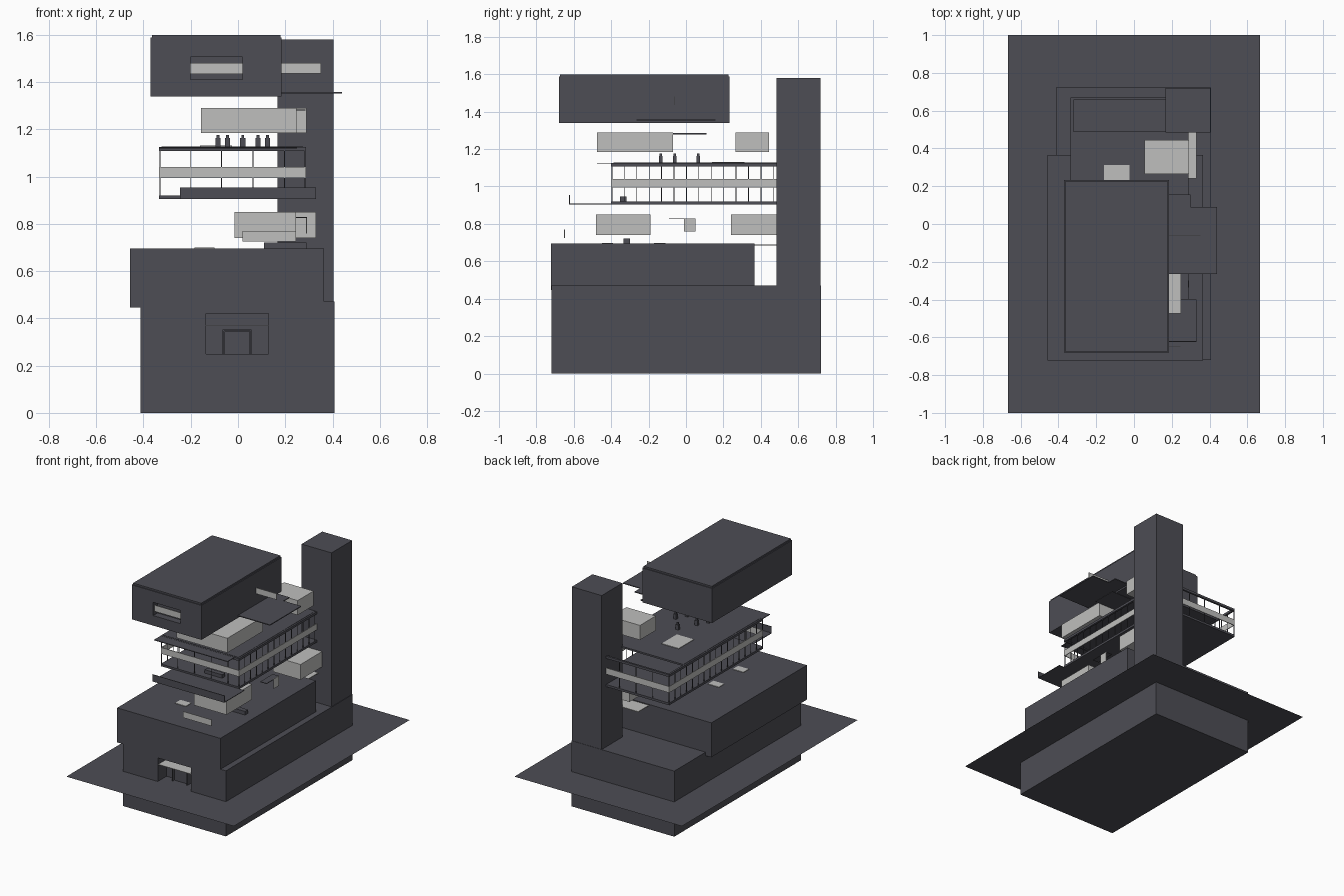
import bpy, bmesh

if "Cube" in bpy.data.objects:
    bpy.data.objects.remove(bpy.data.objects["Cube"])

def material(name, rgb):
    m = bpy.data.materials.new(name)
    m.diffuse_color = (*rgb, 1)
    m.use_nodes = True
    m.node_tree.nodes["Principled BSDF"].inputs["Base Color"].default_value = m.diffuse_color
    return m

DARK = material("charcoal", (0.075, 0.075, 0.090))
GLASS = material("pale_glass", (0.52, 0.52, 0.51))

def box(name, x0, x1, y0, y1, z0, z1, mat=DARK):
    bm = bmesh.new()
    bmesh.ops.create_cube(bm, size=1)
    for v in bm.verts:
        v.co = (x1 if v.co.x > 0 else x0, y1 if v.co.y > 0 else y0, z1 if v.co.z > 0 else z0)
    me = bpy.data.meshes.new(name)
    bm.to_mesh(me)
    bm.free()
    me.materials.append(mat)
    ob = bpy.data.objects.new(name, me)
    bpy.context.collection.objects.link(ob)
    return ob

def cut(target, *bounds):
    # carve a rectangular recess and discard the cutter
    cutter = box("cutter", *bounds)
    mod = target.modifiers.new("recess", 'BOOLEAN')
    mod.operation, mod.object, mod.solver = 'DIFFERENCE', cutter, 'EXACT'
    bpy.context.view_layer.objects.active = target
    bpy.ops.object.modifier_apply(modifier=mod.name)
    bpy.data.objects.remove(cutter)

# site sheet
me = bpy.data.meshes.new("site_sheet")
bm = bmesh.new()
bm.faces.new([bm.verts.new(c) for c in
              ((-.667, -1, .25), (.667, -1, .25), (.667, 1, .25), (-.667, 1, .25))])
bm.to_mesh(me)
bm.free()
me.materials.append(DARK)
bpy.context.collection.objects.link(bpy.data.objects.new("site_sheet", me))

# base, shifted upper block, tower
base = box("base_block", -.412, .408, -.72, .722, 0, .472)
cut(base, -.135, .13, -.75, -.62, .25, .42)
box("upper_block", -.457, .365, -.722, .365, .447, .695)
box("tower", .167, .405, .485, .72, .46, 1.58)

# entrance: door frame, door leaf and canopy
for x in (-.065, .052):
    box("door_jamb", x, x + .006, -.66, -.615, .25, .35)
box("door_head", -.065, .058, -.66, -.615, .346, .354)
box("door_leaf", -.057, .05, -.64, -.62, .25, .345)
box("entrance_canopy", -.135, .13, -.715, -.62, .369, .372, GLASS)

# floor rooflights, link and bench on the upper block
for y in (-.42, -.14):
    box("rooflight", -.185, -.10, y - .03, y + .03, .694, .699, GLASS)
box("tower_link", .04, .30, .36, .486, .684, .689, GLASS)
box("lower_bench", .11, .29, -.335, -.30, .694, .721)
box("lower_front_screen", .02, .245, -.652, -.648, .725, .77, GLASS)

# glass rooms between the floors
box("lower_front_room", -.015, .245, -.48, -.19, .74, .85, GLASS)
box("lower_back_room", .11, .33, .24, .487, .74, .85, GLASS)
box("upper_front_room", -.157, .248, -.475, -.07, 1.185, 1.29, GLASS)
box("upper_back_room", .055, .29, .265, .445, 1.185, 1.29, GLASS)
box("side_screen", .288, .291, -.01, .052, .76, .83, GLASS)
box("side_screen_cap", .24, .291, -.09, .052, .825, .829)
box("upper_shelf", .10, .285, -.07, .11, 1.279, 1.285)

# middle storey: two slabs
X0, X1, Y0, Y1, YT = -.335, .288, -.40, .67, .486
box("middle_floor", X0, X1, Y0, YT, .905, .921)
box("middle_floor_back", X0, .167, YT, Y1, .905, .921)
box("deck_slab", X0 + .012, X1 - .012, Y0 + .012, .49, 1.115, 1.127)
box("deck_front_ledge", X0, .25, -.475, Y0, 1.119, 1.124)
box("deck_rooflight", -.16, -.025, .14, .312, 1.125, 1.131, GLASS)

# perimeter: top rim and glass band on each side
def perimeter(name, t, z0, z1, mat):
    box(name + "_front", X0, X1, Y0, Y0 + t, z0, z1, mat)
    box(name + "_left", X0, X0 + t, Y0, Y1, z0, z1, mat)
    box(name + "_right", X1 - t, X1, Y0, YT, z0, z1, mat)
    box(name + "_back", X0, .167, Y1 - t, Y1, z0, z1, mat)

perimeter("deck_rim", .014, 1.108, 1.125, DARK)
perimeter("glass_band", .005, .995, 1.04, GLASS)

# thin posts
def post(x, y):
    box("post", x - .002, x + .002, y - .002, y + .002, .92, 1.11)

for i in range(17):
    y = Y0 + .004 + i * (Y1 - Y0 - .008) / 16
    post(X0 + .004, y)
    if y < YT:
        post(X1 - .004, y)
for i in range(1, 5):
    x = X0 + i * .133
    post(x, Y0 + .004)
    if x < .16:
        post(x, Y1 - .004)

# front balcony and benches
box("balcony_floor", -.245, .33, -.625, Y0, .905, .909)
box("balcony_front", -.245, .33, -.625, -.620, .905, .955)
box("middle_bench", -.02, .12, -.352, -.318, .92, .946)

# standing figures on the deck
for x, y in ((-.085, -.135), (-.045, -.06), (.02, .065), (.085, -.135), (.125, -.06)):
    box("figure_body", x - .011, x + .011, y - .01, y + .01, 1.125, 1.163)
    box("figure_head", x - .006, x + .006, y - .006, y + .006, 1.163, 1.177)

# roof volume with inset lid and front window
roof = box("roof_volume", -.37, .185, -.68, .232, 1.34, 1.588)
cut(roof, -.2, .02, -.7, -.63, 1.412, 1.507)
box("roof_lid", -.364, .179, -.674, .226, 1.585, 1.6)
box("front_window", -.2, .02, -.662, -.658, 1.435, 1.48, GLASS)
box("terrace_slab", .17, .44, -.265, .09, 1.352, 1.358)
box("terrace_back", .17, .30, .09, .157, 1.352, 1.358)
box("terrace_screen", .185, .352, -.062, -.058, 1.437, 1.48, GLASS)
